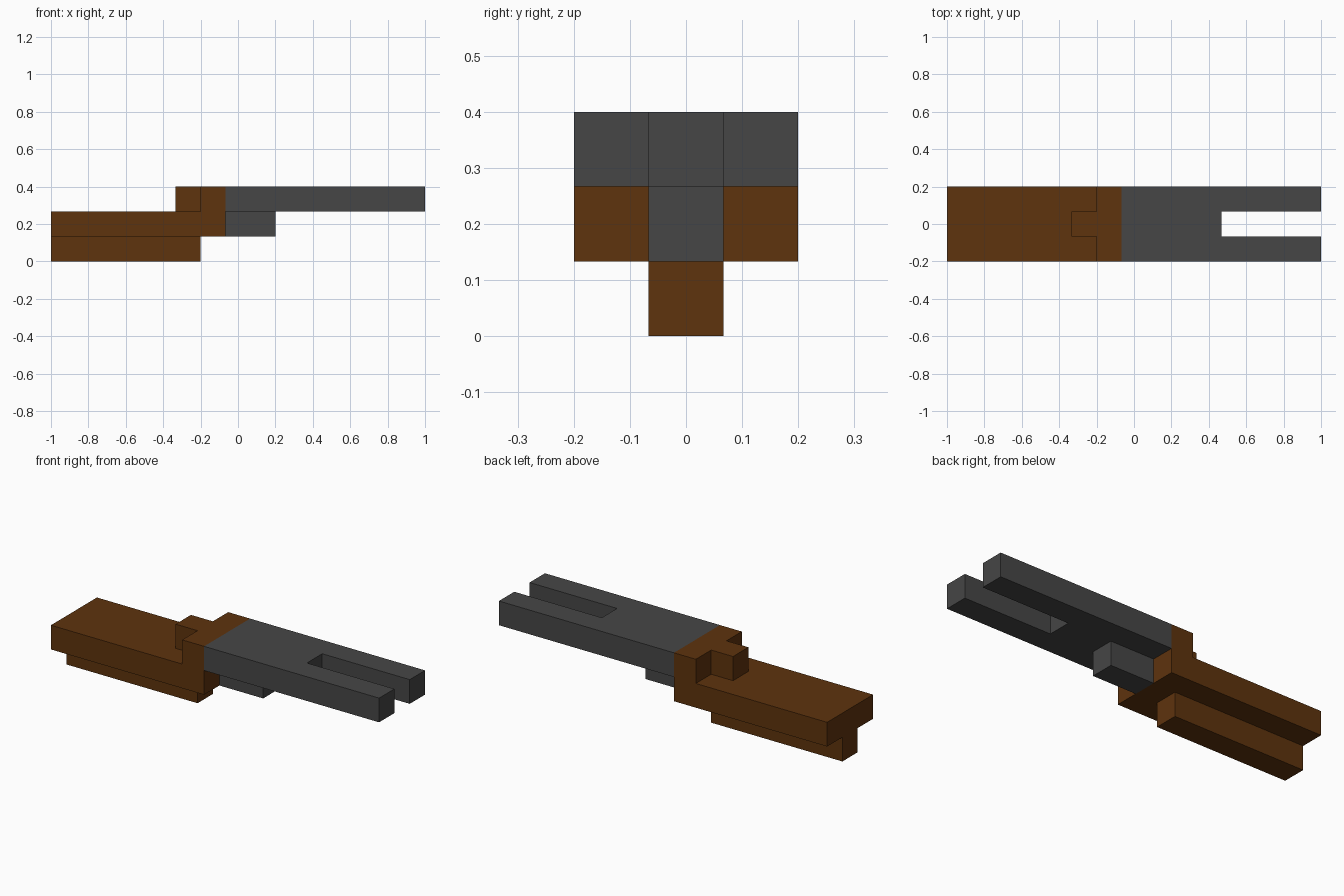
import bpy
import bmesh
from mathutils import Vector

old = bpy.data.objects.get("Cube")
if old:
    bpy.data.objects.remove(old, do_unlink=True)

U = 2 / 15  # the whole shape sits on a grid of 15 units along x


def make_material(name, rgb):
    mat = bpy.data.materials.new(name)
    mat.use_nodes = True
    mat.diffuse_color = (*rgb, 1)
    mat.node_tree.nodes["Principled BSDF"].inputs["Base Color"].default_value = (*rgb, 1)
    return mat


wood = make_material("brown wood", (0.112, 0.033, 0.004))
metal = make_material("dark grey metal", (0.061, 0.061, 0.061))


def extrude_profile(name, points, offset, mat):
    """Extrude a closed outline (in grid units) along offset; x is measured from the rear end."""
    bm = bmesh.new()
    face = bm.faces.new([bm.verts.new(((x - 7.5) * U, y * U, z * U)) for x, y, z in points])
    result = bmesh.ops.extrude_face_region(bm, geom=[face], use_keep_orig=True)
    moved = [g for g in result["geom"] if isinstance(g, bmesh.types.BMVert)]
    bmesh.ops.translate(bm, verts=moved, vec=Vector(offset) * U)
    bmesh.ops.recalc_face_normals(bm, faces=bm.faces)
    mesh = bpy.data.meshes.new(name)
    bm.to_mesh(mesh)
    bm.free()
    mesh.materials.append(mat)
    obj = bpy.data.objects.new(name, mesh)
    bpy.context.collection.objects.link(obj)
    return obj


def block(name, x0, x1, z0, mat):
    """A bar one unit wide and one unit high on the centre line."""
    outline = [(x0, -0.5, z0), (x1, -0.5, z0), (x1, 0.5, z0), (x0, 0.5, z0)]
    return extrude_profile(name, outline, (0, 0, 1), mat)


# Wide stock with a raised step at its front end
step = [(0, 1), (7, 1), (7, 3), (6, 3), (6, 2), (0, 2)]
extrude_profile("stock", [(x, -1.5, z) for x, z in step], (0, 3, 0), wood)

# Narrow wooden bars: keel underneath and nub behind the step
block("stock_keel", 0, 6, 0, wood)
block("rear_nub", 5, 6, 2, wood)

# Two-pronged metal barrel with an open slot
fork = [(7, -1.5), (15, -1.5), (15, -0.5), (11, -0.5),
        (11, 0.5), (15, 0.5), (15, 1.5), (7, 1.5)]
extrude_profile("forked_barrel", [(x, y, 2) for x, y in fork], (0, 0, 1), metal)

# Short metal bar below the barrel
block("under_barrel", 7, 9, 1, metal)
